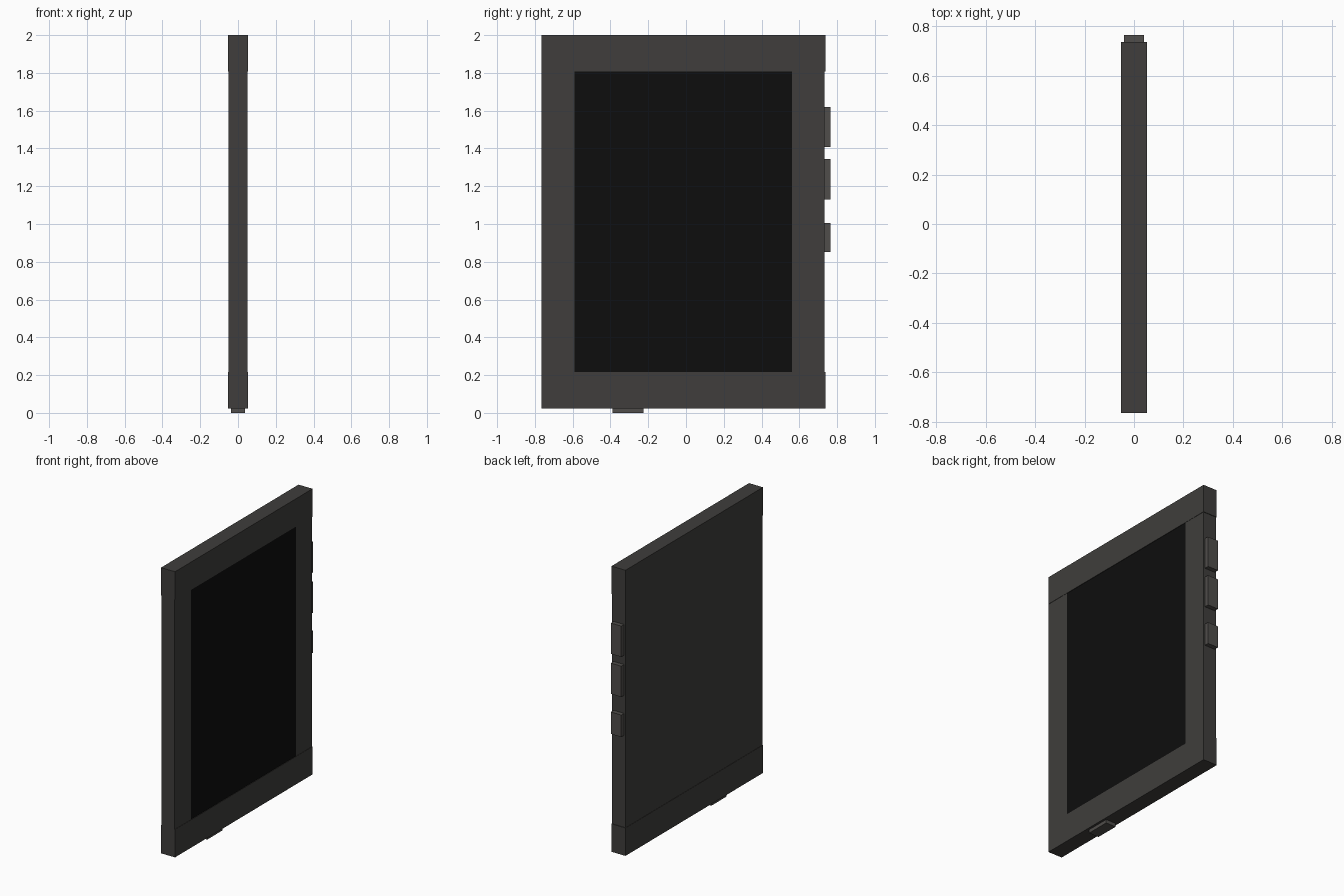
import bpy

if "Cube" in bpy.data.objects:
    bpy.data.objects.remove(bpy.data.objects["Cube"])


def material(name, rgb):
    m = bpy.data.materials.new(name)
    m.diffuse_color = (*rgb, 1)
    m.use_nodes = True
    m.node_tree.nodes["Principled BSDF"].inputs["Base Color"].default_value = m.diffuse_color
    return m


BODY = material("dark_casing", (0.05, 0.048, 0.045))
BUTTON = material("button_grey", (0.08, 0.075, 0.07))
GLASS = material("black_glass", (0.004, 0.004, 0.004))


def box(name, x, y, z, mat):
    """Box from (min, max) ranges on each axis."""
    bpy.ops.mesh.primitive_cube_add(
        size=1, location=[(r[0] + r[1]) / 2 for r in (x, y, z)])
    ob = bpy.context.object
    ob.name = name
    ob.scale = [r[1] - r[0] for r in (x, y, z)]
    bpy.ops.object.transform_apply(location=False, rotation=False, scale=True)
    ob.data.materials.append(mat)
    return ob


# Outer limits of the casing and of the screen opening
Y0, Y1, Z0, Z1 = -0.765, 0.738, 0.024, 2.0
SY0, SY1, SZ0, SZ1 = -0.59, 0.56, 0.217, 1.807
CAP, MID, SCREEN = 0.0535, 0.0515, 0.0505   # half thicknesses

# Top and bottom caps stand slightly proud of the middle section
box("bottom_cap", (-CAP, CAP), (Y0, Y1), (Z0, SZ0), BODY)
box("top_cap", (-CAP, CAP), (Y0, Y1), (SZ1, Z1), BODY)

# Side rails and back panel between the caps
box("left_rail", (-MID, MID), (Y0, SY0), (SZ0, SZ1), BODY)
box("right_rail", (-MID, MID), (SY1, Y1 - 0.004), (SZ0, SZ1), BODY)
box("back_panel", (-MID, 0), (SY0, SY1), (SZ0, SZ1), BODY)

# Screen
box("screen", (0, SCREEN), (SY0, SY1), (SZ0, SZ1), GLASS)

# Side buttons
for name, z in (("volume_up_button", (1.407, 1.62)),
                ("volume_down_button", (1.13, 1.343)),
                ("power_button", (0.853, 1.005))):
    box(name, (-0.04, 0.04), (Y1 - 0.01, 0.765), z, BUTTON)

# Button on the bottom edge
box("bottom_button", (-0.038, 0.038), (-0.39, -0.224), (0, Z0 + 0.01), BUTTON)
